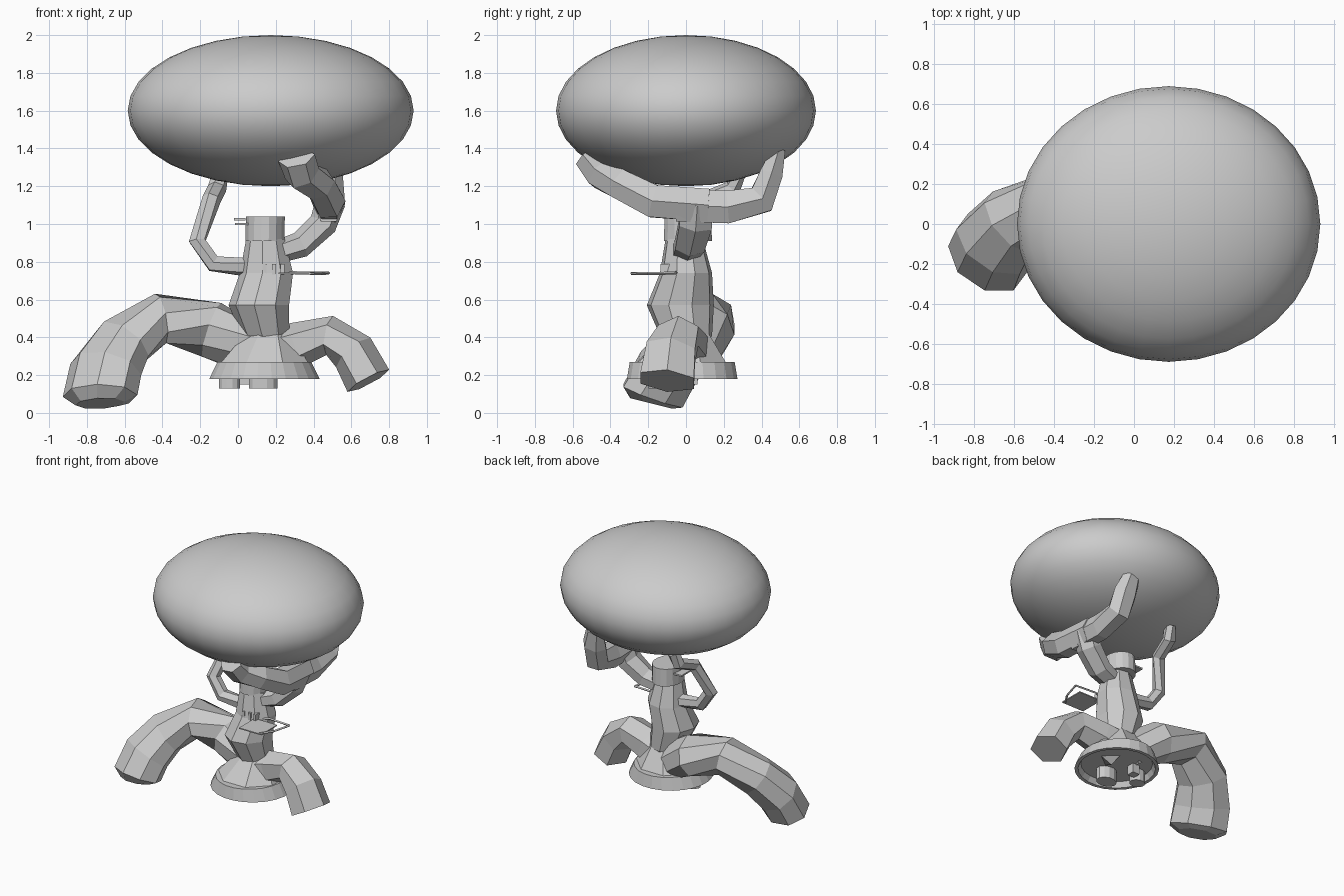
import bpy, bmesh, math
from mathutils import Vector

if "Cube" in bpy.data.objects:
    bpy.data.objects.remove(bpy.data.objects["Cube"])


def make(name, bm):
    bmesh.ops.recalc_face_normals(bm, faces=bm.faces)
    me = bpy.data.meshes.new(name)
    bm.to_mesh(me)
    bm.free()
    ob = bpy.data.objects.new(name, me)
    bpy.context.collection.objects.link(ob)
    return ob


def skin(bm, rings, caps=True):
    n = len(rings[0])
    for a, b in zip(rings, rings[1:]):
        for i in range(n):
            bm.faces.new((a[i], a[(i + 1) % n], b[(i + 1) % n], b[i]))
    if caps:
        bm.faces.new(rings[0])
        bm.faces.new(rings[-1])


def limb(name, path, hint, n=6, turn=0.0):
    """Tube along (x, y, z, half width, half height); width follows hint."""
    bm = bmesh.new()
    pts = [Vector(p[:3]) for p in path]
    rings = []
    for k, p in enumerate(path):
        t = Vector()
        if k > 0:
            t += (pts[k] - pts[k - 1]).normalized()
        if k < len(pts) - 1:
            t += (pts[k + 1] - pts[k]).normalized()
        t.normalize()
        h = Vector(hint)
        side = (h - t * h.dot(t)).normalized()
        up = t.cross(side)
        ring = []
        for i in range(n):
            a = 2 * math.pi * i / n + turn
            ring.append(bm.verts.new(pts[k] + side * p[3] * math.cos(a) + up * p[4] * math.sin(a)))
        rings.append(ring)
    skin(bm, rings)
    return make(name, bm)


def stack(name, levels, n):
    """Loft of horizontal ellipses (cx, cy, z, rx, ry)."""
    bm = bmesh.new()
    rings = [[bm.verts.new((cx + rx * math.cos(2 * math.pi * (i + .5) / n),
                            cy + ry * math.sin(2 * math.pi * (i + .5) / n), z))
              for i in range(n)] for cx, cy, z, rx, ry in levels]
    skin(bm, rings)
    return make(name, bm)


def box(name, c, s):
    bm = bmesh.new()
    bmesh.ops.create_cube(bm, size=1)
    for v in bm.verts:
        v.co = Vector([c[i] + v.co[i] * s[i] for i in range(3)])
    return make(name, bm)


# Smooth canopy
bpy.ops.mesh.primitive_uv_sphere_add(segments=32, ring_count=16, radius=1, location=(.173, 0, 1.6))
canopy = bpy.context.object
canopy.name = "canopy"
canopy.scale = (.757, .688, .4)
bpy.ops.object.transform_apply(location=False, rotation=False, scale=True)
bpy.ops.object.shade_smooth_by_angle()

# Trunk, flared foot and hollow base ring
stack("trunk", [(.17, 0, .37, .09, .12), (.15, 0, .41, .13, .14), (.115, -.03, .57, .165, .18),
                (.155, 0, .74, .145, .14), (.148, -.01, .92, .105, .1)], 9)
stack("trunk_collar", [(.142, .01, .91, .105, .13), (.145, .01, 1.04, .105, .125)], 16)
stack("flared_foot", [(.14, -.02, .225, .26, .26), (.14, -.02, .26, .255, .255),
                      (.16, 0, .42, .13, .13)], 8)
stack("base_ring", [(.14, -.02, .22, .25, .25), (.14, -.02, .18, .27, .27), (.14, -.02, .18, .295, .295),
                    (.14, -.02, .27, .25, .28)], 24)

# Pegs under the base
stack("peg_left", [(-.045, -.02, .13, .058, .05), (-.045, -.02, .23, .058, .05)], 12)
stack("peg_right", [(.133, -.14, .13, .078, .06), (.133, -.14, .23, .078, .06)], 12)
box("peg_small", (.03, .03, .19), (.06, .06, .08))

# Roots
limb("large_root", [(.08, .03, .33, .15, .12), (-.14, .1, .44, .16, .15), (-.41, .1, .5, .165, .135),
                    (-.61, .01, .37, .185, .145), (-.7, -.1, .23, .21, .16),
                    (-.73, -.175, .09, .215, .16), (-.73, -.185, .05, .14, .11)],
     (-.8, .6, 0), 8, math.pi / 8)
limb("small_root", [(.16, 0, .31, .15, .14), (.31, -.01, .36, .13, .12), (.485, -.04, .41, .125, .105),
                    (.61, -.08, .32, .15, .12), (.69, -.1, .17, .165, .125)], (0, 1, 0), 6, math.pi / 6)

# Branches holding the canopy
limb("left_branch", [(.06, 0, .77, .05, .05), (-.13, .0, .79, .05, .045), (-.215, .01, .91, .05, .045),
                     (-.14, .1, 1.13, .05, .045), (-.11, .25, 1.19, .05, .045),
                     (-.09, .28, 1.28, .045, .04)], (1, .6, 0.3), 6)
limb("right_branch", [(.2, 0, .85, .08, .06), (.33, .02, .89, .09, .07), (.45, .05, 1, .1, .075),
                      (.49, .06, 1.12, .1, .08)], (0, 1, 0), 6, math.pi / 6)
limb("front_fork", [(.485, .12, 1.1, .08, .1), (.48, -.17, 1.12, .09, .1), (.43, -.35, 1.21, .09, .09),
                    (.34, -.45, 1.265, .1, .09), (.31, -.53, 1.35, .1, .07)], (1, 0, 0), 6)
limb("back_fork", [(.48, -.05, 1.1, .08, .1), (.48, .22, 1.09, .08, .1), (.475, .4, 1.13, .09, .09),
                   (.46, .45, 1.26, .095, .07), (.43, .49, 1.39, .07, .04)], (1, 0, 0), 6)

# Thin hanging shelf with its wire frame and hooks
box("shelf", (.31, -.2, .738), (.19, .19, .008))
wire = [(.17, -.12, .74), (.3, -.05, .742), (.48, -.06, .74), (.44, -.2, .738), (.38, -.29, .738)]
for i, (a, b) in enumerate(zip(wire, wire[1:])):
    limb(f"shelf_wire_{i}", [a + (.008, .008), b + (.008, .008)], (0, 0, 1), 4)
for i, x in enumerate((.14, .19, .235)):
    box(f"shelf_hook_{i}", (x, -.11, .76), (.02, .05, .055))

# Small plates near the trunk top
box("bark_plate", (.03, .01, 1.0), (.09, .13, .012))
box("bark_plate_upper", (.01, -.04, 1.025), (.06, .07, .012))
